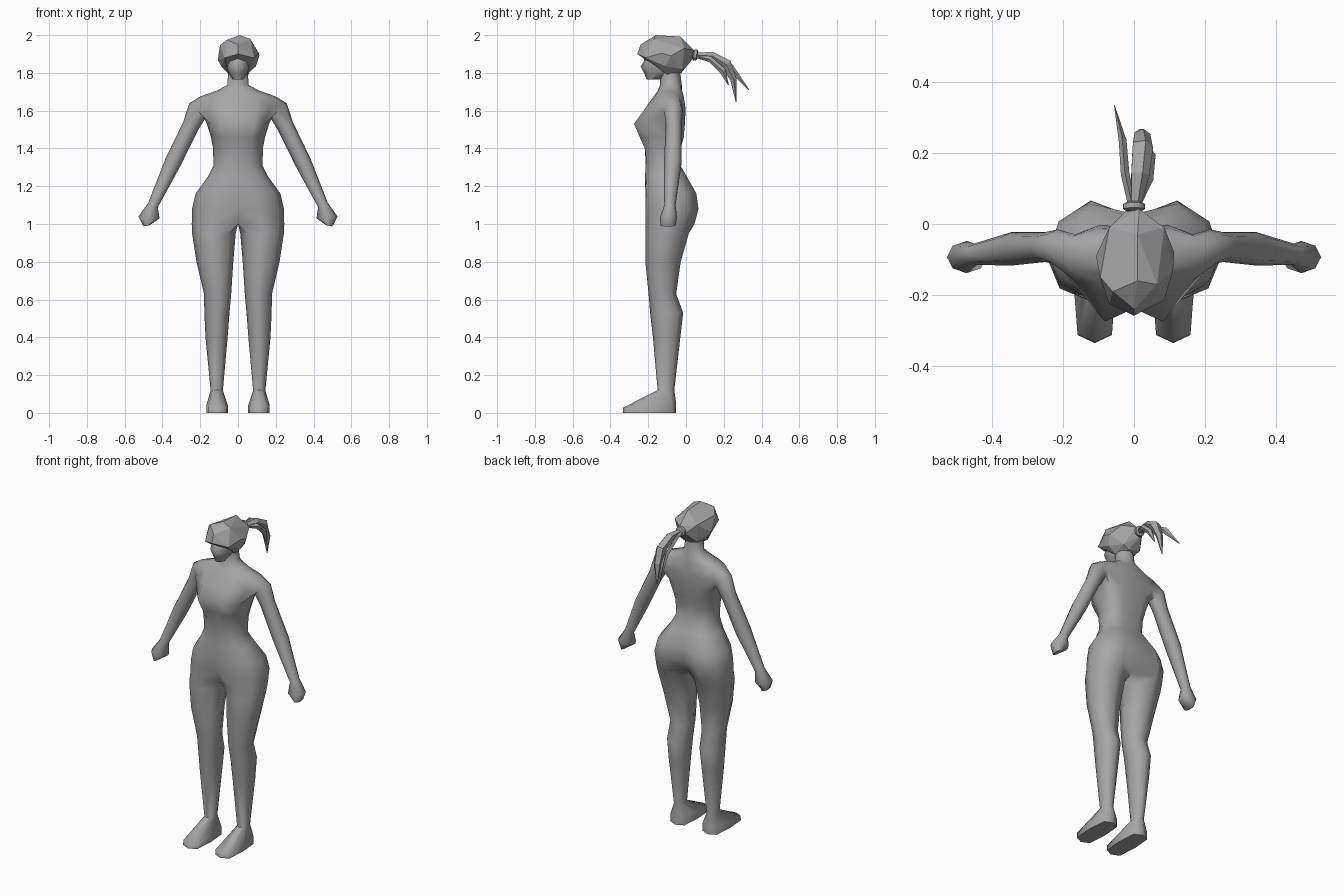
import bpy, bmesh, math
from mathutils import Vector

grey = bpy.data.materials.new("neutral grey")
grey.diffuse_color = (0.38, 0.38, 0.38, 1)


def finish(name, bm, smooth=None, mirror=False):
    bmesh.ops.recalc_face_normals(bm, faces=bm.faces)
    me = bpy.data.meshes.new(name)
    bm.to_mesh(me)
    bm.free()
    ob = bpy.data.objects.new(name, me)
    bpy.context.collection.objects.link(ob)
    me.materials.append(grey)
    if mirror:
        mod = ob.modifiers.new("mirror", 'MIRROR')
        mod.use_clip = True
        mod.merge_threshold = 0.002
    if smooth:
        bpy.ops.object.select_all(action='DESELECT')
        ob.select_set(True)
        bpy.context.view_layer.objects.active = ob
        if mirror:
            bpy.ops.object.modifier_apply(modifier="mirror")
        bpy.ops.object.shade_smooth_by_angle(angle=math.radians(smooth))
    return ob


def bridge(bm, a, b):
    n = len(a)
    for i in range(n):
        bm.faces.new((a[i], a[(i + 1) % n], b[(i + 1) % n], b[i]))


def power(v, p):
    return math.copysign(abs(v) ** p, v)


# Torso: half rings from front centre to back centre
# z, half width, then y of front centre, front, side, back, back centre
torso = [
    (1.80, .052, -.140, -.130, -.085, -.040, -.030),
    (1.735, .057, -.138, -.127, -.080, -.030, -.022),
    (1.705, .115, -.150, -.145, -.080, -.020, -.020),
    (1.675, .200, -.172, -.165, -.070, -.012, -.018),
    (1.61, .190, -.205, -.218, -.070, -.002, -.014),
    (1.53, .165, -.238, -.275, -.085, -.006, -.024),
    (1.46, .143, -.225, -.245, -.100, -.012, -.034),
    (1.40, .132, -.218, -.218, -.110, -.028, -.045),
    (1.31, .130, -.213, -.207, -.120, -.030, -.045),
    (1.25, .160, -.217, -.207, -.110, .005, -.010),
    (1.16, .225, -.215, -.212, -.090, .055, .028),
    (1.08, .243, -.205, -.215, -.080, .066, .020),
    (1.00, .245, -.165, -.215, -.090, .045, -.020)]
bm = bmesh.new()
rows = []
for z, w, f0, f1, s, b1, b0 in torso:
    ys = (f0, f1, s + (f1 - s) * .6, s, s + (b1 - s) * .6, b1, b0)
    xs = (0, .5, .87, 1, .87, .5, 0)
    rows.append([bm.verts.new((w * x, y, z)) for x, y in zip(xs, ys)])
for r in range(len(rows) - 1):
    for c in range(6):
        if r in (3, 4) and c in (2, 3):
            continue  # armhole
        bm.faces.new((rows[r][c], rows[r][c + 1], rows[r + 1][c + 1], rows[r + 1][c]))

# Leg and foot: x inner, x outer, y front, y back, z front, z back, squareness
leg = [
    (.012, .243, -.215, .015, .95, .95, 1),
    (.025, .220, -.215, -.028, .80, .80, 1),
    (.036, .180, -.198, -.052, .63, .63, 1),
    (.045, .178, -.190, -.015, .53, .53, 1),
    (.055, .172, -.175, -.030, .40, .40, 1),
    (.080, .145, -.150, -.062, .12, .12, 1),
    (.053, .168, -.333, -.052, .028, .05, .5),
    (.053, .168, -.335, -.052, .0, .0, .5)]
prev = rows[-1] + [bm.verts.new((0, -.09, 1.0))]
for xi, xo, yf, yb, zf, zb, p in leg:
    ring = []
    for k in range(8):
        a = math.radians(225 + 45 * k)
        cx, sy = power(math.cos(a), p), power(math.sin(a), p)
        t = (sy + 1) / 2
        ring.append(bm.verts.new(((xi + xo) / 2 + (xo - xi) / 2 * cx,
                                  yf + (yb - yf) * t, zf + (zb - zf) * t)))
    bridge(bm, prev, ring)
    prev = ring
bm.faces.new(prev)

# Arm and fist: x, y, z, radius across, radius in y, tilt
arm = [
    (.215, -.065, 1.60, .058, .050, 42),
    (.250, -.065, 1.52, .045, .042, 28),
    (.345, -.070, 1.325, .044, .047, 25),
    (.450, -.085, 1.10, .028, .030, 25),
    (.471, -.093, 1.035, .056, .045, 5),
    (.484, -.095, .990, .016, .040, -10)]
A, B, C = rows[3], rows[4], rows[5]
prev = [A[2], A[3], A[4], B[4], C[4], C[3], C[2], B[2]]
bm.verts.remove(B[3])
for x, y, z, ru, ry, tilt in arm:
    t = math.radians(tilt)
    ring = []
    for k in range(8):
        a = math.radians(-45 + 45 * k)
        u = ru * math.cos(a)
        ring.append(bm.verts.new((x + u * math.cos(t), y + ry * math.sin(a), z + u * math.sin(t))))
    bridge(bm, prev, ring)
    prev = ring
bm.faces.new(prev)
finish("body", bm, 65, True)

# Head: z, half width, y front, y back
bm = bmesh.new()
prev = None
for z, w, yf, yb in [(1.765, .028, -.208, -.13), (1.80, .050, -.222, -.07), (1.835, .060, -.240, -.05),
                     (1.862, .064, -.222, -.05), (1.94, .055, -.220, -.05)]:
    ring = [bm.verts.new((w * math.cos(a), (yf + yb) / 2 + (yb - yf) / 2 * math.sin(a), z))
            for a in [math.radians(45 * k + 90) for k in range(8)]]
    if prev:
        bridge(bm, prev, ring)
    else:
        bm.faces.new(ring)
    prev = ring
bm.faces.new(prev)
finish("head", bm, 60)

# Hair cap: faceted shell around the skull
bm = bmesh.new()
for p in [(0, -.258, 1.90), (0, -.24, 1.95), (-.07, -.225, 1.88), (.085, -.215, 1.88),
          (-.06, -.19, 1.975), (.065, -.17, 1.98), (.01, -.16, 2.0), (.01, -.03, 1.992),
          (-.095, -.15, 1.947), (-.107, -.09, 1.868), (.11, -.13, 1.905), (.113, -.08, 1.89),
          (.095, -.11, 1.836), (-.085, -.11, 1.83), (.05, -.10, 1.792), (-.05, -.10, 1.795),
          (.085, -.01, 1.93), (-.07, -.01, 1.93), (.06, -.02, 1.82), (-.06, -.02, 1.82),
          (.015, .042, 1.92), (-.02, .04, 1.88), (.02, -.025, 1.80)]:
    bm.verts.new(p)
bmesh.ops.convex_hull(bm, input=bm.verts)
finish("hair", bm)


# Ponytail pieces: tapered tubes along a path of (x, y, z, half width, half thickness)
def lock(name, path, n=6, smooth=None):
    bm = bmesh.new()
    prev = None
    for i, (x, y, z, rw, rt) in enumerate(path):
        a, b = path[max(i - 1, 0)], path[min(i + 1, len(path) - 1)]
        d = Vector((b[0] - a[0], b[1] - a[1], b[2] - a[2])).normalized()
        side = d.cross(Vector((0, 0, 1))).normalized()
        up = side.cross(d)
        ring = [bm.verts.new(Vector((x, y, z)) + side * rw * math.cos(2 * math.pi * k / n)
                             + up * rt * math.sin(2 * math.pi * k / n)) for k in range(n)]
        if prev:
            bridge(bm, prev, ring)
        else:
            bm.faces.new(ring)
        prev = ring
    bm.faces.new(prev)
    finish(name, bm, smooth)


lock("hair_band", [(0, .036, 1.897, .02, .02), (0, .042, 1.896, .031, .031),
                   (0, .056, 1.894, .031, .031), (0, .062, 1.893, .02, .02)], 10, 40)
lock("ponytail_main", [(.005, .055, 1.893, .016, .016), (.015, .14, 1.890, .028, .022),
                       (.022, .215, 1.845, .032, .030), (.022, .25, 1.765, .024, .018),
                       (.015, .265, 1.645, .002, .002)], 5)
lock("ponytail_side", [(.005, .055, 1.890, .014, .012), (.035, .13, 1.872, .020, .016),
                       (.045, .195, 1.81, .016, .018), (.035, .225, 1.735, .002, .002)], 5)
lock("ponytail_wisp", [(-.005, .055, 1.893, .012, .012), (-.025, .14, 1.885, .012, .016),
                       (-.032, .235, 1.83, .011, .018), (-.055, .333, 1.71, .001, .002)], 4)
